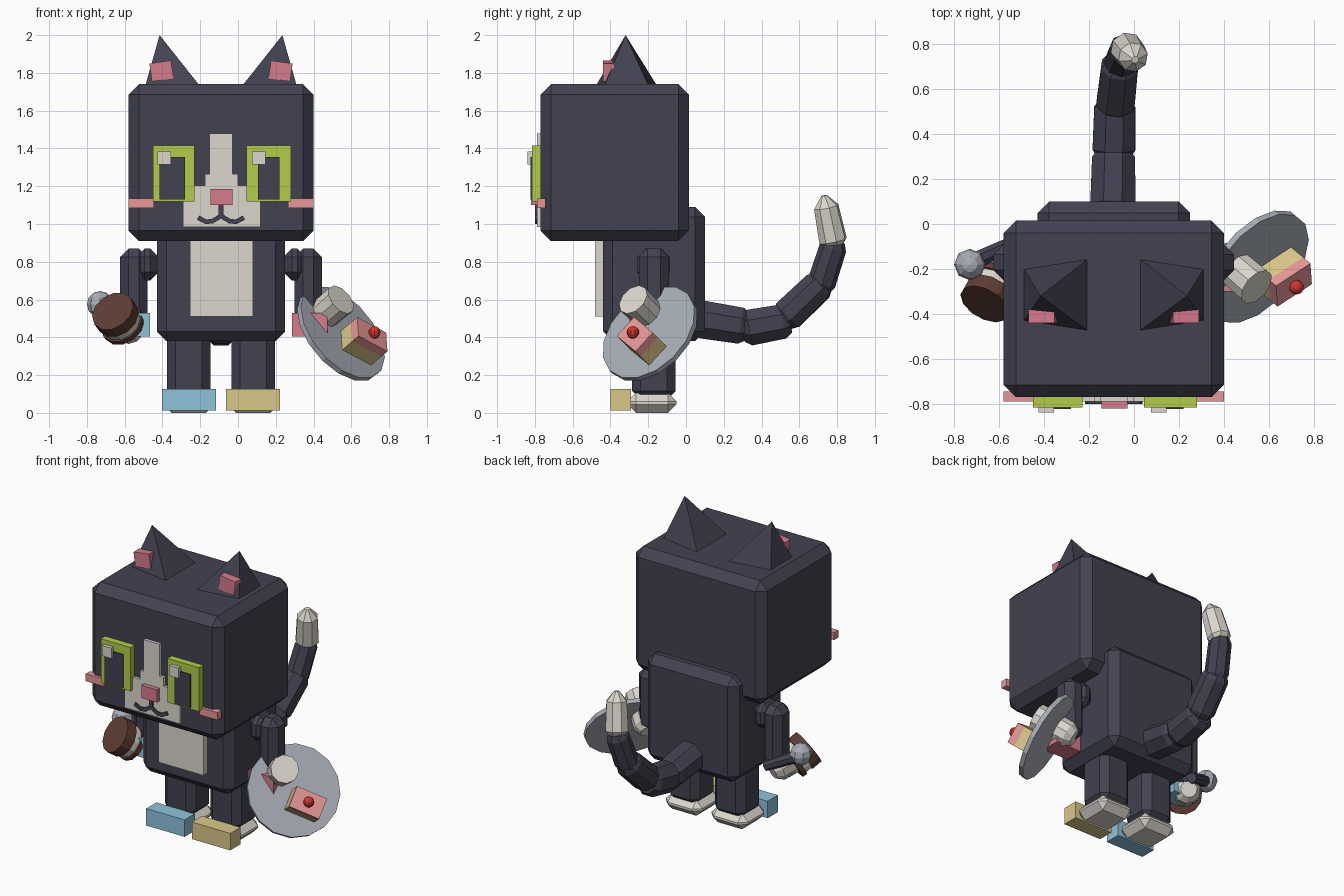
import bpy, bmesh, math
from mathutils import Vector, Matrix

if "Cube" in bpy.data.objects:
    bpy.data.objects.remove(bpy.data.objects["Cube"])


def paint(name, r, g, b):
    lin = lambda c: ((c / 255 + 0.055) / 1.055) ** 2.4 if c > 10 else c / 3295
    m = bpy.data.materials.new(name)
    m.diffuse_color = (lin(r), lin(g), lin(b), 1)
    m.use_nodes = True
    m.node_tree.nodes["Principled BSDF"].inputs["Base Color"].default_value = m.diffuse_color
    return m


NAVY = paint("navy fur", 66, 66, 82)
WHITE = paint("cream white", 220, 215, 205)
GREEN = paint("lime green", 178, 206, 73)
ROSE = paint("rose pink", 215, 123, 140)
PINK = paint("light pink", 232, 152, 152)
YELLOW = paint("custard yellow", 218, 200, 137)
BLUE = paint("sky blue", 143, 196, 220)
BROWN = paint("chocolate brown", 94, 61, 50)
GREY = paint("plate grey", 167, 173, 182)
RED = paint("cherry red", 205, 55, 45)
CX = -0.09  # mirror plane of the figure


def finish(name, bm, mat):
    bmesh.ops.recalc_face_normals(bm, faces=bm.faces)
    me = bpy.data.meshes.new(name)
    bm.to_mesh(me)
    bm.free()
    me.materials.append(mat)
    ob = bpy.data.objects.new(name, me)
    bpy.context.collection.objects.link(ob)
    return ob


def box(name, x, y, z, mat, bevel=0.0, frame=None):
    """Box between (min, max) pairs, optionally chamfered and placed in a frame."""
    bm = bmesh.new()
    bmesh.ops.create_cube(bm, size=1)
    for v in bm.verts:
        v.co = Vector([(a + b) / 2 + c * (b - a) for (a, b), c in zip((x, y, z), v.co)])
    if bevel:
        bmesh.ops.bevel(bm, geom=bm.edges[:], offset=bevel, segments=1, affect='EDGES')
    if frame:
        bm.transform(frame)
    return finish(name, bm, mat)


def lathe(name, p0, p1, rings, mat, sides=8):
    """Flat-sided solid along p0-p1; rings are (fraction, radius to flat)."""
    p0, p1 = Vector(p0), Vector(p1)
    d = p1 - p0
    frame = Matrix.Translation(p0) @ d.to_track_quat('Z', 'Y').to_matrix().to_4x4()
    bm = bmesh.new()
    loops = []
    for t, r in rings:
        r /= math.cos(math.pi / sides)
        ang = [2 * math.pi * (i + 0.5) / sides for i in range(sides)]
        loops.append([bm.verts.new((r * math.cos(a), r * math.sin(a), t * d.length)) for a in ang])
    for a, b in zip(loops, loops[1:]):
        for i in range(sides):
            j = (i + 1) % sides
            bm.faces.new((a[i], a[j], b[j], b[i]))
    bm.faces.new(loops[0])
    bm.faces.new(loops[-1])
    bm.transform(frame)
    return finish(name, bm, mat)


def ball(name, c, r, mat, u=8, v=6):
    bm = bmesh.new()
    bmesh.ops.create_uvsphere(bm, u_segments=u, v_segments=v, radius=r)
    bm.transform(Matrix.Translation(c))
    return finish(name, bm, mat)


def span(s, a, b):
    """x range at offsets a..b from the mirror plane on side s."""
    return tuple(sorted((CX + s * a, CX + s * b)))


# head and body
box("head", (-0.58, 0.40), (-0.77, 0.015), (0.91, 1.74), NAVY, 0.055)
box("body", (-0.43, 0.25), (-0.44, 0.10), (0.38, 1.09), NAVY, 0.052)
box("chest_patch", (-0.255, 0.08), (-0.483, -0.42), (0.51, 0.93), WHITE)

# muzzle, nose and mouth
box("muzzle", (-0.29, 0.12), (-0.79, -0.76), (0.985, 1.205), WHITE)
box("muzzle_step", (-0.175, 0.0), (-0.79, -0.76), (1.205, 1.265), WHITE)
box("forehead_stripe", (-0.15, -0.03), (-0.79, -0.76), (1.265, 1.48), WHITE)
box("nose", (-0.145, -0.03), (-0.82, -0.77), (1.10, 1.185), ROSE)
box("mouth_stem", (CX - 0.013, CX + 0.013), (-0.80, -0.785), (1.03, 1.10), NAVY)
for s in (-1, 1):
    pts = [(0.0, 1.043), (0.045, 1.015), (0.08, 1.012), (0.118, 1.032)]
    for i, ((a, z0), (b, z1)) in enumerate(zip(pts, pts[1:])):
        f = (Matrix.Translation((CX + s * (a + b) / 2, -0.793, (z0 + z1) / 2))
             @ Matrix.Rotation(-math.atan2(z1 - z0, s * (b - a)), 4, 'Y'))
        h = math.hypot(b - a, z1 - z0) / 2 + 0.004
        box(f"mouth_piece_{i}", (-h, h), (-0.007, 0.007), (-0.012, 0.012), NAVY, frame=f)

# eyes: iris, pupil and highlight (highlights sit on the same side)
for n, x, px, hx in (("left", (-0.45, -0.23), (-0.415, -0.28), (-0.425, -0.355)),
                     ("right", (0.045, 0.28), (0.105, 0.22), (0.075, 0.145))):
    box(n + "_iris", x, (-0.815, -0.76), (1.12, 1.415), GREEN)
    box(n + "_pupil", px, (-0.823, -0.814), (1.13, 1.355), NAVY)
    box(n + "_highlight", hx, (-0.838, -0.814), (1.315, 1.385), WHITE)

HOLD = Vector((0.64, -0.54, 0.54)).normalized()  # direction the plate faces

for s, n in ((-1, "left"), (1, "right")):
    # ears: skewed pyramids with pink inner plate
    bm = bmesh.new()
    base = [(0.115, -0.155), (0.115, -0.475), (0.40, -0.43), (0.40, -0.20)]
    vs = [bm.verts.new((CX + s * a, y, 1.735)) for a, y in base]
    tip = bm.verts.new((CX + s * 0.325, -0.32, 2.0))
    bm.faces.new(vs)
    for i in range(4):
        bm.faces.new((vs[i], vs[(i + 1) % 4], tip))
    finish(n + "_ear", bm, NAVY)
    f = (Matrix.Translation((CX + s * 0.315, -0.41, 1.81))
         @ Matrix.Rotation(s * math.radians(8), 4, 'Y'))
    box(n + "_inner_ear", (-0.058, 0.058), (-0.03, 0.03), (-0.048, 0.048), ROSE, frame=f)

    box(n + "_cheek", span(s, 0.355, 0.49), (-0.79, -0.745), (1.085, 1.135), PINK)

    # legs, paws and toe blocks
    c = 0.17
    box(n + "_leg", span(s, c - 0.115, c + 0.115), (-0.285, -0.055), (0.07, 0.48), NAVY, 0.045)
    box(n + "_foot", span(s, c - 0.135, c + 0.135), (-0.31, -0.05), (0.0, 0.105), WHITE, 0.045)
    box(n + "_toe_block", span(s, c - 0.143, c + 0.143), (-0.40, -0.292), (0.013, 0.127),
        BLUE if s < 0 else YELLOW)

    # arms and wrist blocks
    box(n + "_shoulder", span(s, 0.33, 0.45), (-0.26, -0.085), (0.70, 0.87), NAVY, 0.045)
    box(n + "_arm", span(s, 0.39, 0.535), (-0.25, -0.09), (0.46, 0.87), NAVY, 0.045)
    box(n + "_wrist_block", span(s, 0.375, 0.565), (-0.30, -0.17), (0.405, 0.53),
        BLUE if s < 0 else ROSE)

# right hand reaching through the plate
lathe("right_hand", (0.37, -0.13, 0.45), (0.545, -0.28, 0.60),
      [(0, 0.05), (0.15, 0.08), (1, 0.085)], WHITE, 10)
pc = Vector((0.545, -0.19, 0.42))
lathe("plate", pc - HOLD * 0.015, pc + HOLD * 0.015, [(0, 0.285), (1, 0.285)], GREY, 16)

# cake on the plate, aligned with the plate's own axes
u = Vector((0.76, 0.5, -0.41))
u = (u - HOLD * u.dot(HOLD)).normalized()
v = HOLD.cross(u)
cake = Matrix.Translation((0.615, -0.19, 0.335)) @ Matrix((u, v, HOLD)).transposed().to_4x4()
box("cake_base", (-0.1, 0.1), (-0.068, 0.068), (0.012, 0.10), YELLOW, frame=cake)
box("cake_icing", (-0.1, 0.1), (-0.068, 0.068), (0.10, 0.15), PINK, frame=cake)
ball("cherry", cake @ Vector((0, 0, 0.168)), 0.033, RED, 10, 8)

# left hand with a filled chocolate biscuit
aim = Vector((-0.41, -0.73, 0.55)).normalized()
bc = Vector((-0.635, -0.305, 0.5))
lathe("left_hand", (-0.55, -0.13, 0.43), bc, [(0, 0.05), (0.2, 0.08), (1, 0.08)], WHITE, 10)
for nm, a, b, r, m in (("biscuit_back", -0.075, -0.045, 0.115, BROWN),
                       ("biscuit_filling", -0.045, 0.0, 0.105, WHITE),
                       ("biscuit_front", 0.0, 0.07, 0.115, BROWN)):
    lathe(nm, bc + aim * a, bc + aim * b, [(0, r), (1, r)], m, 12)

# dark rod with a grey ball end
lathe("rod", (-0.53, -0.08, 0.48), (-0.72, -0.17, 0.565), [(0, 0.03), (1, 0.038)], NAVY)
ball("rod_ball", (-0.73, -0.18, 0.575), 0.07, GREY)

# tail: overlapping chamfered segments ending in a white tip
tail = [((-0.095, 0.05, 0.50), (-0.09, 0.33, 0.455), 0.10),
        ((-0.09, 0.30, 0.445), (-0.085, 0.55, 0.49), 0.095),
        ((-0.085, 0.51, 0.49), (-0.06, 0.73, 0.70), 0.085),
        ((-0.065, 0.705, 0.65), (-0.033, 0.79, 0.91), 0.07)]
for i, (a, b, r) in enumerate(tail):
    lathe(f"tail_segment_{i + 1}", a, b,
          [(0, r * 0.75), (0.14, r), (0.86, r * 0.96), (1, r * 0.7)], NAVY)
lathe("tail_tip", (-0.035, 0.785, 0.88), (0.005, 0.73, 1.15),
      [(0, 0.045), (0.12, 0.07), (0.78, 0.062), (1, 0.015)], WHITE)
